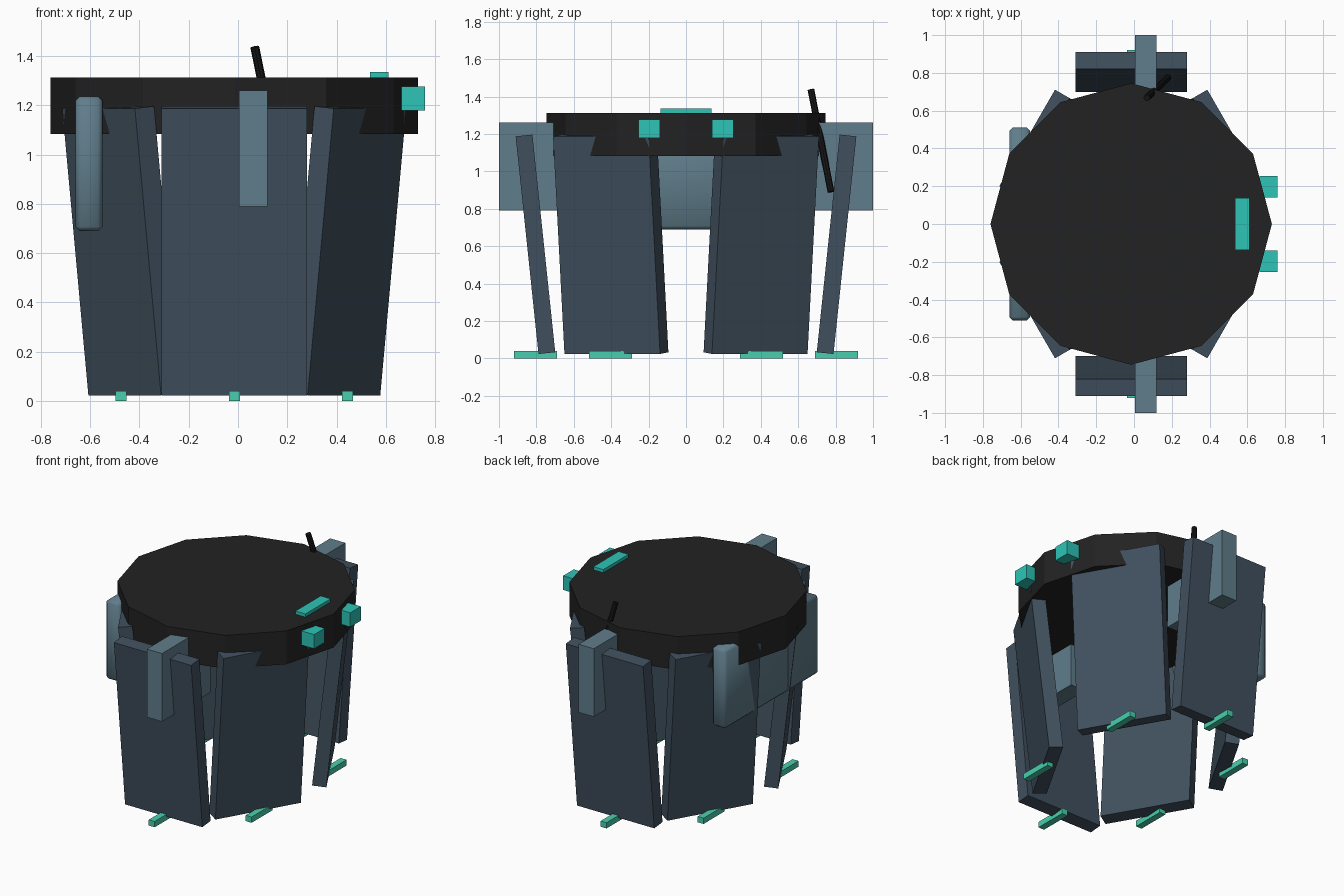
import bpy
import math
from mathutils import Matrix, Vector

old = bpy.data.objects.get("Cube")
if old:
    bpy.data.objects.remove(old, do_unlink=True)

CX = -0.015  # axis of the body


def material(name, rgb):
    def linear(c):
        c /= 255
        return c / 12.92 if c <= 0.04045 else ((c + 0.055) / 1.055) ** 2.4
    col = tuple(linear(c) for c in rgb) + (1.0,)
    m = bpy.data.materials.new(name)
    m.use_nodes = True
    m.diffuse_color = col
    m.node_tree.nodes["Principled BSDF"].inputs["Base Color"].default_value = col
    return m


black = material("charcoal black", (34, 34, 34))
rod_black = material("rod black", (22, 22, 22))
slate = material("dark slate", (64, 80, 94))
grey_blue = material("grey blue", (96, 125, 139))
teal = material("teal", (46, 196, 182))
mint = material("mint green", (72, 207, 173))


def finish(name, mat):
    ob = bpy.context.object
    ob.name = name
    ob.data.materials.append(mat)
    return ob


def box(name, mat, centre, size, turn=Matrix()):
    bpy.ops.mesh.primitive_cube_add(size=1)
    ob = finish(name, mat)
    ob.data.transform(Matrix.Translation(centre) @ turn @ Matrix.Diagonal((*size, 1)))
    return ob


def rod(name, mat, a, b, radius, sides):
    a, b = Vector(a), Vector(b)
    bpy.ops.mesh.primitive_cylinder_add(vertices=sides, radius=radius, depth=(b - a).length)
    ob = finish(name, mat)
    ob.data.transform(Matrix.Translation((a + b) / 2) @ (b - a).to_track_quat('Z', 'Y').to_matrix().to_4x4())
    return ob


# Twelve-sided lid with a corner pointing along x
lid = rod("lid", black, (CX, 0, 1.083), (CX, 0, 1.313), 0.745, 12)
lid.data.transform(Matrix.Translation((CX, 0, 0)) @ Matrix.Rotation(math.radians(0), 4, 'Z')
                   @ Matrix.Translation((-CX, 0, 0)))

# Six outward-leaning wall panels, each with a small foot
for i in range(6):
    angle = math.radians(30 + 60 * i)
    x, y = CX + 0.53 * math.cos(angle), 0.805 * math.sin(angle)
    lean = Matrix.Rotation(angle, 4, 'Z') @ Matrix.Rotation(math.radians(6), 4, 'Y')
    box(f"wall_panel_{i + 1}", slate, (x, y, 0.61), (0.09, 0.59, 1.17), lean)
    box(f"foot_{i + 1}", mint, (x, y, 0.02), (0.045, 0.23, 0.04))

# Bars through the front and back panels, and the paired side lamps
for side, word in ((-1, "front"), (1, "back")):
    box(f"{word}_bar", grey_blue, (0.062, side * 0.735, 1.025), (0.116, 0.53, 0.47))
    box(f"{word}_lamp", teal, (0.712, side * 0.197, 1.228), (0.095, 0.115, 0.098))

# Softened pack on the -x side
pack = box("side_pack", grey_blue, (-0.605, 0, 0.963), (0.11, 1.02, 0.546))
bevel = pack.modifiers.new("soft_edges", 'BEVEL')
bevel.width = 0.018
bevel.segments = 1
bpy.ops.object.shade_smooth()

# Light strip on the lid and leaning antenna
box("lid_strip", teal, (0.573, 0, 1.322), (0.076, 0.275, 0.026))
rod("antenna", rod_black, (0.18, 0.775, 0.89), (0.068, 0.668, 1.437), 0.018, 8)
